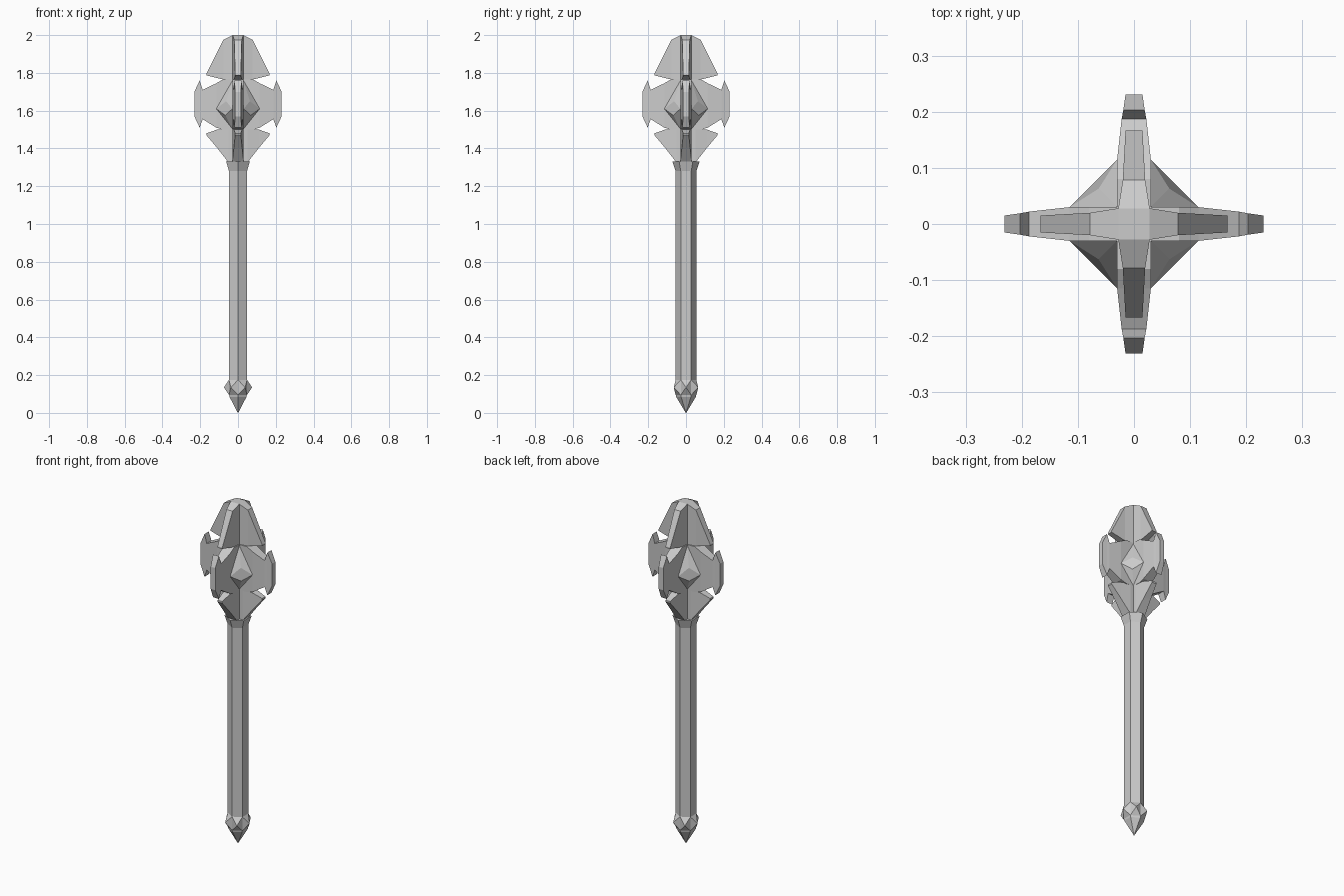
import bpy
import bmesh
from math import cos, sin, pi, radians
from mathutils import Matrix, Vector

default = bpy.data.objects.get("Cube")
if default:
    bpy.data.objects.remove(default, do_unlink=True)

GREY = (0.6, 0.6, 0.6)
steel = bpy.data.materials.new("grey steel")
steel.diffuse_color = (*GREY, 1)
steel.use_nodes = True
steel.node_tree.nodes["Principled BSDF"].inputs["Base Color"].default_value = (*GREY, 1)

SHAFT_R = 0.055


def make_object(name, bm):
    bmesh.ops.recalc_face_normals(bm, faces=bm.faces)
    mesh = bpy.data.meshes.new(name)
    bm.to_mesh(mesh)
    bm.free()
    mesh.materials.append(steel)
    obj = bpy.data.objects.new(name, mesh)
    bpy.context.collection.objects.link(obj)
    return obj


def loft(bm, rings, cap=True):
    """Join equal-sized rings of points with quads."""
    rows = [[bm.verts.new(p) for p in ring] for ring in rings]
    for a, b in zip(rows, rows[1:]):
        for i in range(len(a)):
            j = (i + 1) % len(a)
            bm.faces.new((a[i], a[j], b[j], b[i]))
    if cap:
        bm.faces.new(rows[0][::-1])
        bm.faces.new(rows[-1])


def hexagon(radius, z):
    # Corners face front and back
    return [Vector((radius * sin(k * pi / 3), -radius * cos(k * pi / 3), z)) for k in range(6)]


def hex_part(name, sections):
    bm = bmesh.new()
    loft(bm, [hexagon(r, z) for r, z in sections])
    return make_object(name, bm)


def flange(name, stations, angle):
    """Blade lofted outward: radius, low z, high z, half thickness."""
    bm = bmesh.new()
    loft(bm, [[(r, -w, lo), (r, w, lo), (r, w, hi), (r, -w, hi)]
              for r, lo, hi, w in stations])
    bm.transform(Matrix.Rotation(angle, 4, "Z"))
    return make_object(name, bm)


# Handle and flared collar
hex_part("shaft", [(SHAFT_R, 0.10), (SHAFT_R, 1.29)])
hex_part("collar", [(SHAFT_R, 1.28), (0.072, 1.33)])

# Pointed pommel
hex_part("pommel_point", [(SHAFT_R, 0.10), (0.052, 0.085), (0.001, 0.0)])

# Ring of pyramid studs, one on each shaft face
bm = bmesh.new()
low, high = hexagon(SHAFT_R, 0.095), hexagon(SHAFT_R, 0.175)
for k in range(6):
    n = (k + 1) % 6
    base = [bm.verts.new(p) for p in (low[k], low[n], high[n], high[k])]
    out = (low[k] + low[n]).to_2d().normalized() * 0.075
    tip = bm.verts.new((out.x, out.y, 0.135))
    bm.faces.new(base[::-1])
    for i in range(4):
        bm.faces.new((base[i], base[(i + 1) % 4], tip))
make_object("pommel_studs", bm)

# Four flanges, each in three tiers
TIERS = {
    "upper_blade": [(0, 1.76, 2.0, 0.028), (0.028, 1.76, 2.0, 0.028),
                    (0.078, 1.765, 1.975, 0.02), (0.167, 1.787, 1.795, 0.015)],
    "middle_blade": [(0, 1.5, 1.765, 0.03), (0.08, 1.5, 1.765, 0.03),
                     (0.115, 1.51, 1.745, 0.03), (0.187, 1.555, 1.71, 0.022),
                     (0.203, 1.51, 1.76, 0.019), (0.231, 1.57, 1.70, 0.015)],
    "lower_blade": [(0, 1.325, 1.505, 0.03), (0.05, 1.325, 1.505, 0.03),
                    (0.11, 1.402, 1.5, 0.022), (0.167, 1.47, 1.48, 0.015)],
}
for side, angle in (("left", 0), ("back", 90), ("right", 180), ("front", 270)):
    for tier, stations in TIERS.items():
        flange(f"{side}_{tier}", stations, radians(angle))

# Faceted hub webs filling the corners between the flanges
bm = bmesh.new()
for k in range(4):
    spin = Matrix.Rotation(k * pi / 2, 4, "Z")
    top, bottom, a, b, upper, lower = [bm.verts.new(spin @ Vector(p)) for p in (
        (0.028, 0.028, 1.765), (0.028, 0.028, 1.5),
        (0.115, 0.03, 1.61), (0.03, 0.115, 1.61),
        (0.063, 0.063, 1.65), (0.067, 0.067, 1.575))]
    for face in ((a, upper, b, lower), (a, top, upper), (top, b, upper),
                 (a, lower, bottom), (lower, b, bottom),
                 (top, a, bottom), (top, bottom, b)):
        bm.faces.new(face)
make_object("hub_webs", bm)
